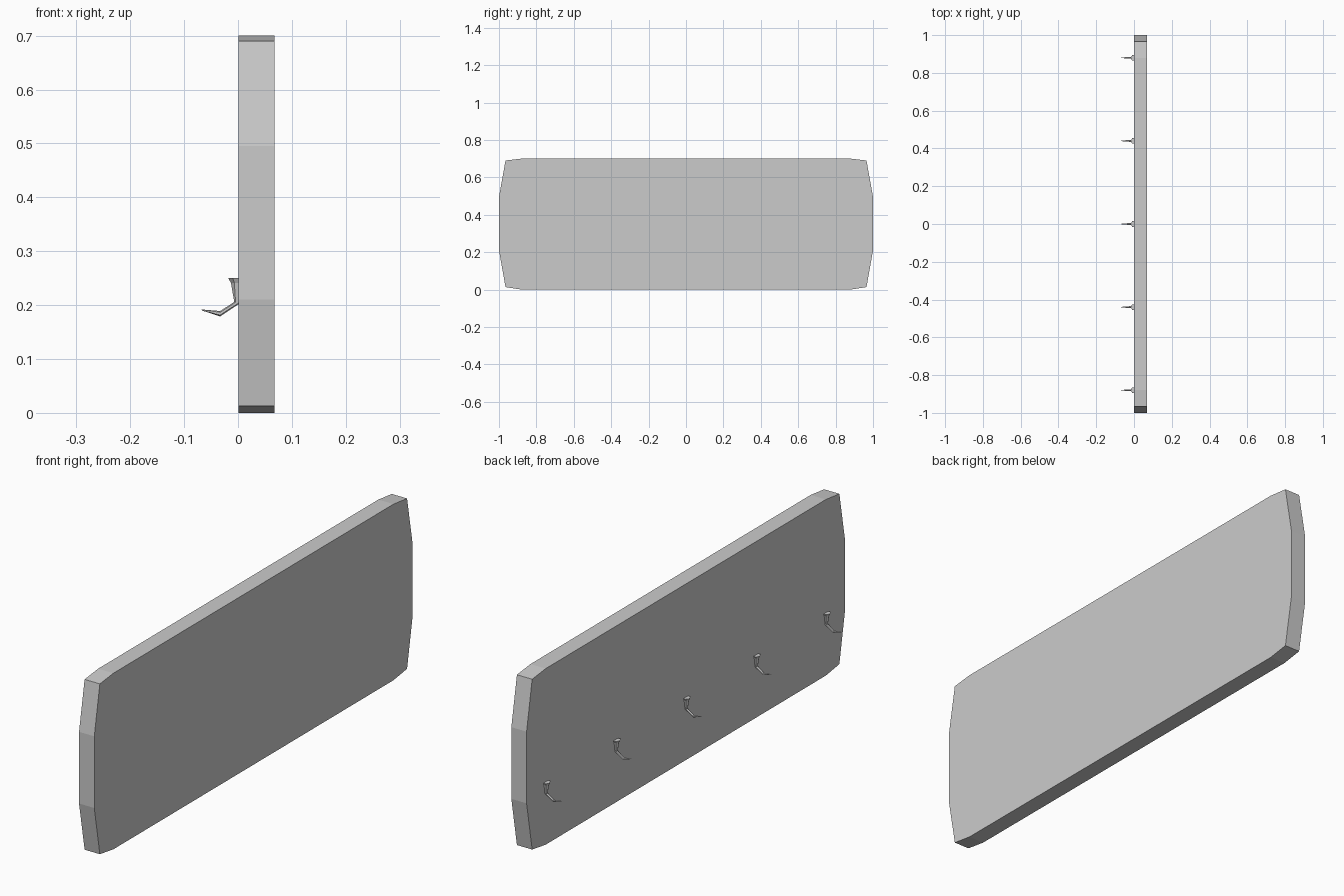
import bpy, bmesh, math
from mathutils import Vector

if "Cube" in bpy.data.objects:
    bpy.data.objects.remove(bpy.data.objects["Cube"])


def finish(bm, name):
    bmesh.ops.recalc_face_normals(bm, faces=bm.faces)
    mesh = bpy.data.meshes.new(name)
    bm.to_mesh(mesh)
    bm.free()
    obj = bpy.data.objects.new(name, mesh)
    bpy.context.collection.objects.link(obj)
    return obj


# Backing board: half outline mirrored in y, extruded along x
half = [(0.88, 0.0), (0.965, 0.013), (1.0, 0.21), (1.0, 0.495), (0.965, 0.69), (0.88, 0.70)]
outline = half + [(-y, z) for y, z in reversed(half)]
bm = bmesh.new()
face = bm.faces.new([bm.verts.new((0.001, y, z)) for y, z in outline])
ext = bmesh.ops.extrude_face_region(bm, geom=[face], use_keep_orig=True)
bmesh.ops.translate(bm, vec=(0.067, 0, 0),
                    verts=[v for v in ext["geom"] if isinstance(v, bmesh.types.BMVert)])
finish(bm, "board")

# Hook sections: outer (x, z), inner (x, z), half width in y
SECTIONS = [
    ((-0.018, 0.250), (0.016, 0.250), 0.017),
    ((-0.013, 0.241), (0.012, 0.241), 0.012),
    ((-0.007, 0.206), (0.003, 0.203), 0.006),
    ((-0.033, 0.189), (-0.033, 0.179), 0.005),
    ((-0.068, 0.192), (-0.067, 0.190), 0.0015),
]
SIDES = 6


def make_hook(y, name):
    bm = bmesh.new()
    rings = []
    for a, b, w in SECTIONS:
        a, b = Vector((a[0], y, a[1])), Vector((b[0], y, b[1]))
        mid, arm = (a + b) / 2, (a - b) / 2
        rings.append([bm.verts.new(mid + arm * math.cos(t) + Vector((0, w * math.sin(t), 0)))
                      for t in (math.tau * i / SIDES for i in range(SIDES))])
    for r, s in zip(rings, rings[1:]):
        for i in range(SIDES):
            j = (i + 1) % SIDES
            bm.faces.new((r[i], r[j], s[j], s[i]))
    bm.faces.new(rings[0])
    bm.faces.new(rings[-1])
    return finish(bm, name)


# Row of five hooks
for i in range(5):
    make_hook(-0.88 + 0.44 * i, f"hook_{i + 1}")
